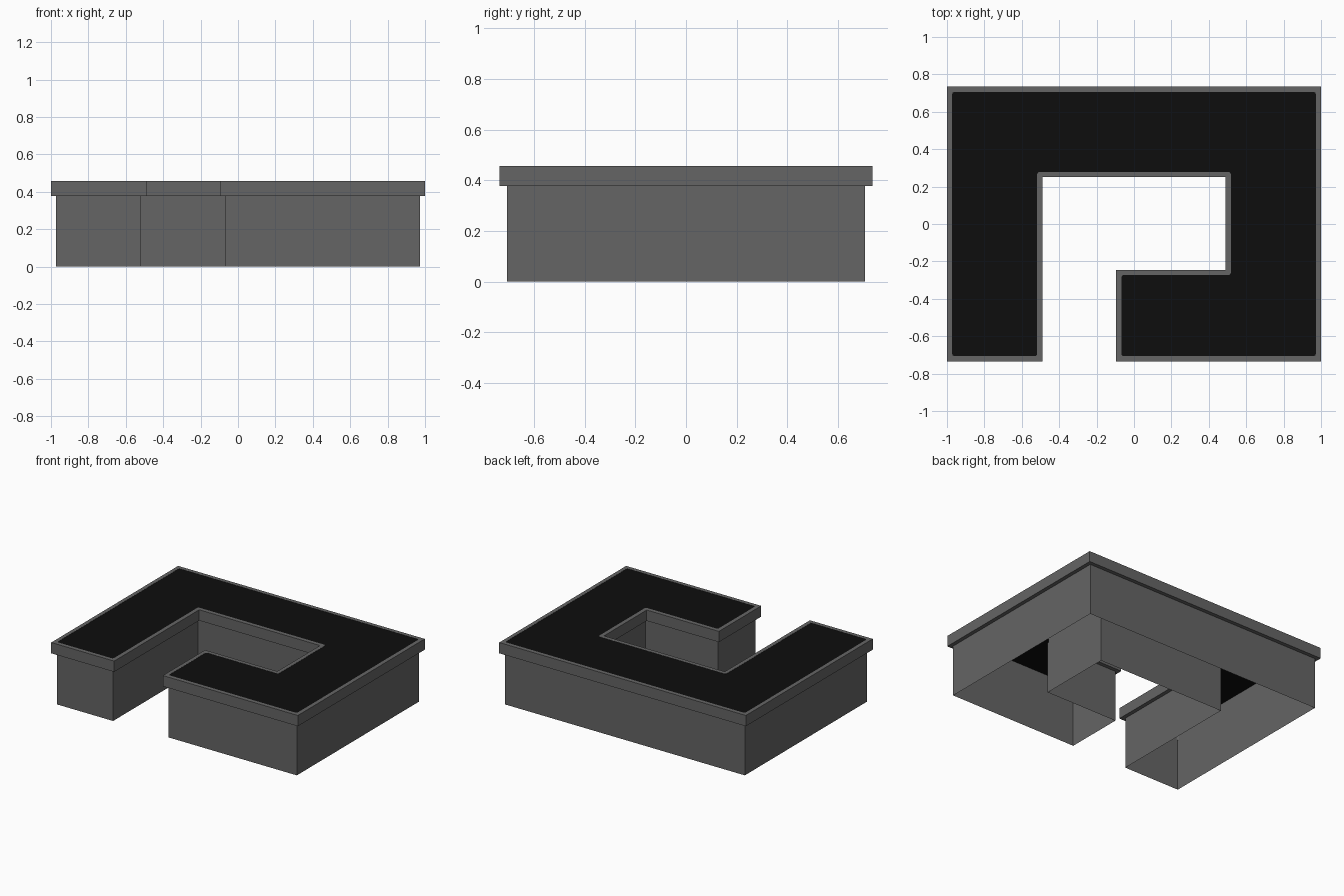
import bpy
import bmesh
from mathutils import Vector

cube = bpy.data.objects.get("Cube")
if cube:
    bpy.data.objects.remove(cube, do_unlink=True)

# Hooked counter footprint, counter-clockwise
OUTLINE = [Vector(p) for p in (
    (-1, -0.735), (-0.49, -0.735), (-0.49, 0.25), (0.49, 0.25), (0.49, -0.245),
    (-0.095, -0.245), (-0.095, -0.735), (1, -0.735), (1, 0.735), (-1, 0.735))]
INSET = 0.028
ROUND = 0.015
UNDERSIDE, TOP = 0.378, 0.457
STEPS = 4


def make_material(name, value):
    mat = bpy.data.materials.new(name)
    mat.use_nodes = True
    colour = (value, value, value, 1)
    mat.diffuse_color = colour
    mat.node_tree.nodes["Principled BSDF"].inputs["Base Color"].default_value = colour
    return mat


def footprint(inset, z, radius):
    """Outline moved inward, with each corner drawn as a small arc."""
    points = []
    count = len(OUTLINE)
    for i, corner in enumerate(OUTLINE):
        d_in = (corner - OUTLINE[i - 1]).normalized()
        d_out = (OUTLINE[(i + 1) % count] - corner).normalized()
        normals = Vector((-d_in.y, d_in.x)) + Vector((-d_out.y, d_out.x))
        p = corner + normals * inset
        for s in range(STEPS + 1):
            t = s / STEPS
            q = p - d_in * radius * (1 - t) ** 2 + d_out * radius * t ** 2
            points.append((q.x, q.y, z))
    return points


def build(name, profile, mat, cap=False):
    """Sweep a profile of (inset, height, corner radius) round the footprint."""
    bm = bmesh.new()
    loops = [[bm.verts.new(p) for p in footprint(*step)] for step in profile]
    for low, high in zip(loops, loops[1:]):
        for i in range(len(low)):
            j = (i + 1) % len(low)
            bm.faces.new((low[i], low[j], high[j], high[i]))
    if cap:
        bm.faces.new(loops[-1])
    bmesh.ops.remove_doubles(bm, verts=bm.verts, dist=1e-5)
    mesh = bpy.data.meshes.new(name)
    bm.to_mesh(mesh)
    bm.free()
    mesh.materials.append(mat)
    obj = bpy.data.objects.new(name, mesh)
    bpy.context.collection.objects.link(obj)
    return obj


grey = make_material("dark grey", 0.13)
black = make_material("black", 0.004)

# Thin base walls, open underneath
build("base_walls", [(INSET, 0, 0), (INSET, UNDERSIDE, 0)], grey)

# Overhanging rim frame
build("rim", [(INSET, UNDERSIDE, ROUND), (0, UNDERSIDE, 0), (0, TOP, 0),
              (INSET, TOP, ROUND), (INSET, UNDERSIDE, ROUND)], grey)

# Black worktop set into the rim
build("worktop", [(INSET, TOP - 0.001, ROUND)], black, cap=True)
